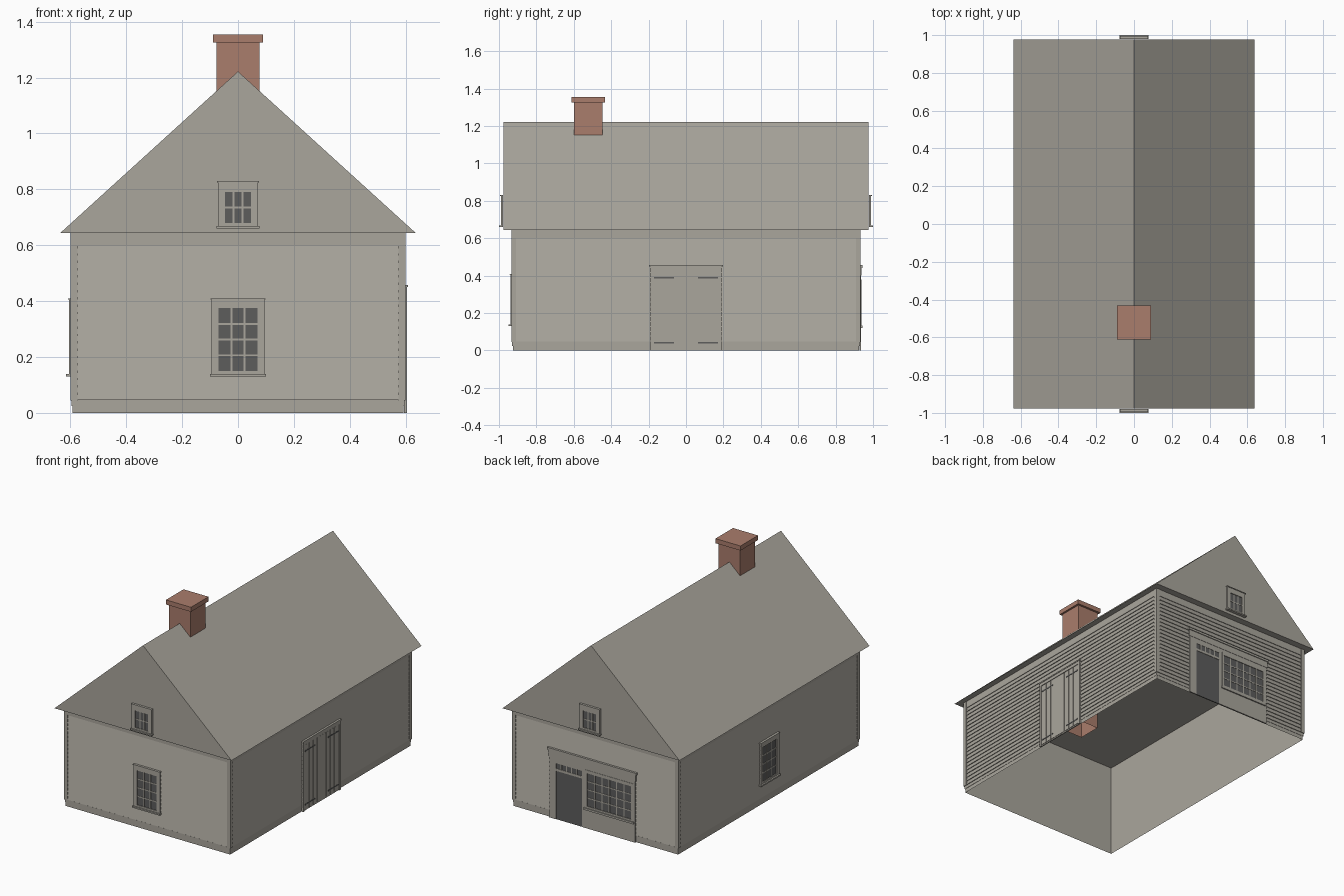
import bpy, bmesh
from math import radians
from mathutils import Matrix, Vector

if "Cube" in bpy.data.objects:
    bpy.data.objects.remove(bpy.data.objects["Cube"])


def material(name, rgb):
    m = bpy.data.materials.new(name)
    m.use_nodes = True
    m.diffuse_color = (*rgb, 1)
    m.node_tree.nodes["Principled BSDF"].inputs["Base Color"].default_value = (*rgb, 1)
    return m


MATS = [material("weathered_wood", (0.40, 0.38, 0.335)),
        material("dark_glass", (0.11, 0.11, 0.108)),
        material("brick", (0.40, 0.205, 0.15))]
WOOD, DARK, BRICK = range(3)

# Half sizes of the house body and main heights
HX, HY, TOP, CEILING = 0.592, 0.926, 0.643, 0.615
EAVE_X, ROOF_Y, RIDGE = 0.637, 0.977, 1.222


class Part:
    """Collects boxes and sheets into one mesh; u runs right, d runs outward."""

    def __init__(self, name):
        self.name, self.bm = name, bmesh.new()

    def box(self, u0, u1, z0, z1, d0, d1, mat=WOOD):
        size = Vector((u1 - u0, d1 - d0, z1 - z0))
        mid = Vector((u0 + u1, -d0 - d1, z0 + z1)) / 2
        made = bmesh.ops.create_cube(
            self.bm, size=1, matrix=Matrix.Translation(mid) @ Matrix.Diagonal((*size, 1)))
        for f in {f for v in made["verts"] for f in v.link_faces}:
            f.material_index = mat
        return self

    def open_bottom(self):
        low = min(v.co.z for v in self.bm.verts)
        faces = [f for f in self.bm.faces if all(v.co.z < low + 1e-5 for v in f.verts)]
        bmesh.ops.delete(self.bm, geom=faces, context="FACES_ONLY")
        return self

    def finish(self, angle=0, distance=0):
        turn = Matrix.Rotation(radians(angle), 4, "Z") @ Matrix.Translation((0, -distance, 0))
        self.bm.transform(turn)
        mesh = bpy.data.meshes.new(self.name)
        self.bm.to_mesh(mesh)
        self.bm.free()
        for m in MATS:
            mesh.materials.append(m)
        obj = bpy.data.objects.new(self.name, mesh)
        bpy.context.collection.objects.link(obj)
        return obj


# Hollow body, open underneath
Part("body_shell").box(-HX, HX, 0, CEILING, -HY, HY).open_bottom().finish()

# Gabled roof, a closed triangular prism
roof = Part("roof")
ends = [[roof.bm.verts.new((x, y, z)) for x, z in
         ((-EAVE_X, TOP), (EAVE_X, TOP), (0, RIDGE))] for y in (-ROOF_Y, ROOF_Y)]
roof.bm.faces.new(ends[0])
roof.bm.faces.new(ends[1][::-1])
for i in range(3):
    j = (i + 1) % 3
    roof.bm.faces.new((ends[0][j], ends[0][i], ends[1][i], ends[1][j]))
roof.finish()

# Chimney with cap
Part("chimney_stack").box(-.077, .077, .5, 1.325, .446, .6, BRICK).open_bottom().finish()
Part("chimney_cap").box(-.09, .09, 1.325, 1.355, .432, .612, BRICK).finish()

# The four walls: name, turn, distance from centre, half width
WALLS = {"front": (0, HY, HX), "left": (90, HX, HY),
         "back": (180, HY, HX), "right": (-90, HX, HY)}
BOARDS, LOW, HIGH = 21, 0.047, 0.5975

for name, (angle, dist, half) in WALLS.items():
    # Lapped siding: saw-tooth profile swept along the wall
    siding = Part(name + "_siding")
    edge = half - 0.016
    pitch = (HIGH - LOW) / BOARDS
    profile = []
    for i in range(BOARDS):
        z = LOW + i * pitch
        profile += [(0.001, z), (0.006, z)]
    profile.append((0.001, HIGH))
    rows = [[siding.bm.verts.new((u, -d, z)) for u in (-edge, edge)] for d, z in profile]
    for a, b in zip(rows, rows[1:]):
        siding.bm.faces.new((a[0], a[1], b[1], b[0]))
    siding.finish(angle, dist)

    # Corner boards, frieze and base board
    trim = Part(name + "_trim")
    for s in (-1, 1):
        u0, u1 = sorted((s * (half - .018), s * (half + .008)))
        trim.box(u0, u1, .045, TOP, .002, .008)
    trim.box(-edge, edge, HIGH, TOP, .002, .006)
    trim.box(-half - .002, half + .002, .025, .045, .001, .003)
    trim.finish(angle, dist)


def glazing(part, u0, u1, z0, z1, cols, rows, bar=.007, depth=.008):
    """Dark panes divided by glazing bars."""
    part.box(u0, u1, z0, z1, .002, depth, DARK)
    for i in range(1, cols):
        u = u0 + (u1 - u0) * i / cols
        part.box(u - bar / 2, u + bar / 2, z0, z1, depth - .001, depth + .002)
    for i in range(1, rows):
        z = z0 + (z1 - z0) * i / rows
        part.box(u0, u1, z - bar / 2, z + bar / 2, depth - .001, depth + .0018)


def casing(part, outer, inner, depth):
    """Four flat boards around an opening; each rectangle is u0, u1, z0, z1."""
    a, b, c, d = outer
    e, f, g, h = inner
    part.box(a, e, c, d, .002, depth)
    part.box(f, b, c, d, .002, depth)
    part.box(e, f, c, g, .002, depth)
    part.box(e, f, h, d, .002, depth)


def window(name, angle, dist, half, z0, z1, pane, p0, p1, rows):
    w = Part(name)
    casing(w, (-half, half, z0, z1), (-pane, pane, p0, p1), .013)
    glazing(w, -pane, pane, p0, p1, 3, rows)
    w.box(-half - .005, half + .005, z0, z0 + .009, .002, .023)
    w.box(-half - .003, half + .003, z1 - .005, z1, .002, .017)
    w.finish(angle, dist)


# Tall windows on the front and right walls, small ones in both gables
for name in ("front", "right"):
    angle, dist, _ = WALLS[name]
    window(name + "_window", angle, dist, .095, .13, .41, .07, .15, .375, 4)
for name in ("front", "back"):
    window(name + "_gable_window", WALLS[name][0], ROOF_Y, .072, .66, .83, .047, .68, .79, 2)

# Plank double door with strap hinges on the left wall
door = Part("double_door").box(-.18, .18, 0, .445, .002, .008)
lines = (.0, .045, .088, .13, .178)
for s in (-1, 1):
    for a, b in zip(lines, lines[1:]):
        u0, u1 = sorted((s * (a + (.002 if a else 0)), s * (b - .002)))
        door.box(u0, u1, .008, .428, .007, .011)
    u0, u1 = sorted((s * .178, s * .193))
    door.box(u0, u1, 0, .445, .002, .013)
    u0, u1 = sorted((s * .065, s * .172))
    for z in (.04, .388):
        door.box(u0, u1, z - .004, z + .004, .010, .013, DARK)
door.box(-.193, .193, .43, .45, .002, .013)
door.box(-.197, .197, .45, .458, .002, .016)
door.finish(*WALLS["left"][:2])

# Shop front on the back wall: entrance, transom, display window, header
shop = Part("shop_front")
shop.box(-.33, -.28, 0, .40, .002, .010)
shop.box(-.28, -.095, .365, .40, .002, .010)
shop.box(-.28, -.095, .315, .33, .002, .010)
shop.box(-.28, -.095, 0, .315, .002, .0075, DARK)
glazing(shop, -.28, -.095, .33, .365, 5, 1)
shop.box(-.095, -.07, 0, .40, .002, .010)
shop.box(-.07, .29, 0, .12, .002, .010)
shop.box(.275, .29, .12, .40, .002, .010)
shop.box(-.07, .275, .38, .40, .002, .010)
casing(shop, (-.07, .275, .12, .38), (-.055, .26, .145, .36), .012)
glazing(shop, -.055, .26, .145, .36, 6, 4)
shop.box(-.077, .282, .12, .133, .002, .018)
shop.box(-.335, .295, .40, .442, .002, .012)
shop.box(-.342, .302, .442, .456, .002, .017)
shop.finish(*WALLS["back"][:2])
